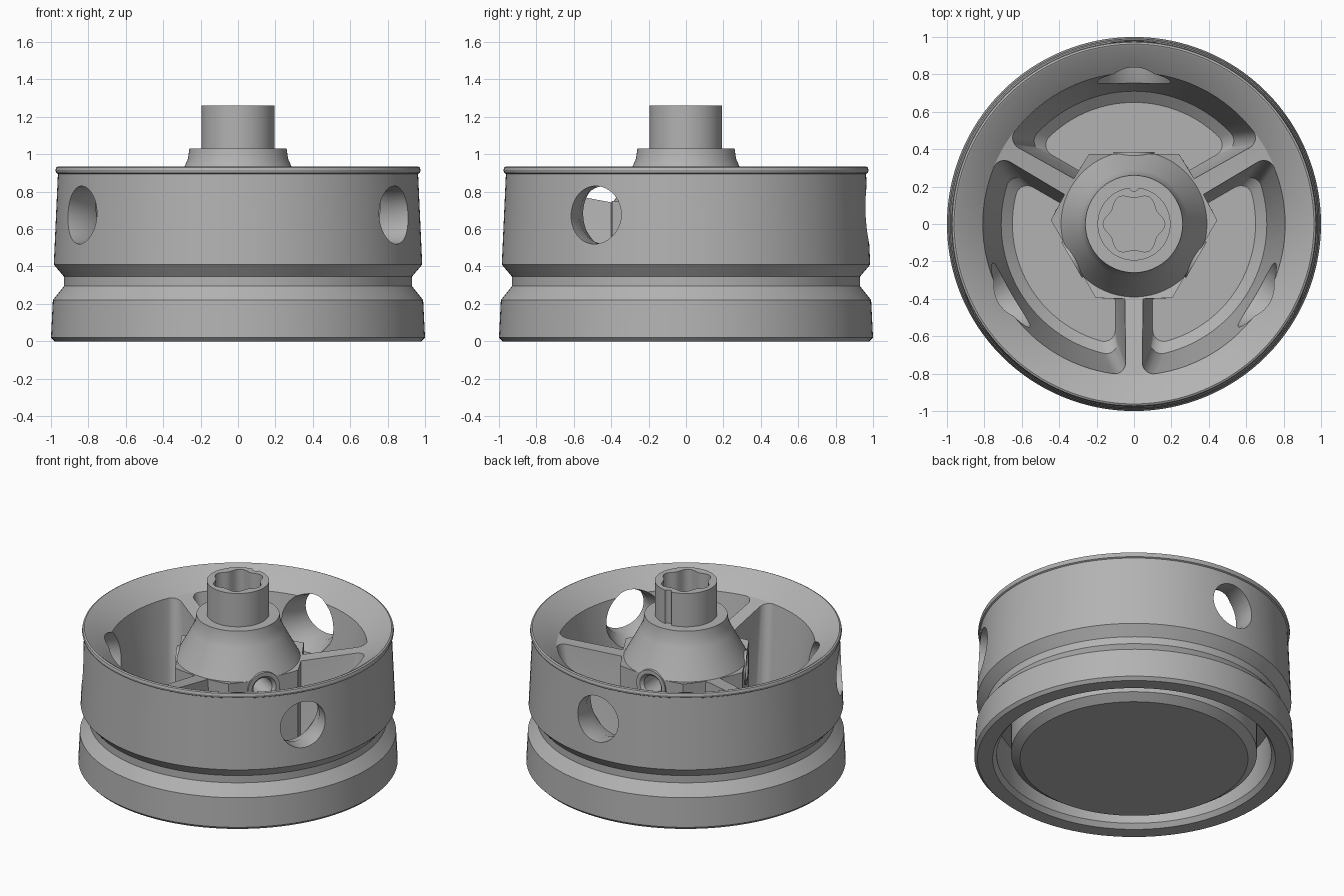
import bpy, bmesh
from math import sin, cos, pi, radians, sqrt, atan2
from mathutils import Matrix, Vector

cube = bpy.data.objects.get("Cube")
if cube:
    bpy.data.objects.remove(cube, do_unlink=True)

GREY = (0.45, 0.45, 0.45, 1)
grey = bpy.data.materials.new("plain_grey")
grey.use_nodes = True
grey.diffuse_color = GREY
grey.node_tree.nodes["Principled BSDF"].inputs["Base Color"].default_value = GREY

HOLE_ANGLES = [radians(a) for a in (90, 210, 330)]
HOLE_Z = 0.675


def finish(bm, name):
    bmesh.ops.remove_doubles(bm, verts=bm.verts, dist=1e-5)
    bmesh.ops.recalc_face_normals(bm, faces=bm.faces)
    mesh = bpy.data.meshes.new(name)
    bm.to_mesh(mesh)
    bm.free()
    obj = bpy.data.objects.new(name, mesh)
    bpy.context.collection.objects.link(obj)
    mesh.materials.append(grey)
    return obj


def lathe(name, profile, steps, matrix=Matrix()):
    """Revolve (radius, height) points about z, then place the result."""
    bm = bmesh.new()
    vs = [bm.verts.new((r, 0, z)) for r, z in profile]
    edges = [bm.edges.new(p) for p in zip(vs, vs[1:])]
    bmesh.ops.spin(bm, geom=vs + edges, cent=(0, 0, 0), axis=(0, 0, 1),
                   angle=2 * pi, steps=steps)
    bm.transform(matrix)
    return finish(bm, name)


def loft(name, layers, matrix=Matrix()):
    """Join a stack of (z, outline) layers into a closed solid."""
    bm = bmesh.new()
    rings = [[bm.verts.new((x, y, z)) for x, y in pts] for z, pts in layers]
    n = len(rings[0])
    for a, b in zip(rings, rings[1:]):
        for i in range(n):
            j = (i + 1) % n
            bm.faces.new((a[i], a[j], b[j], b[i]))
    bm.faces.new(rings[0])
    bm.faces.new(rings[-1])
    bm.transform(matrix)
    return finish(bm, name)


def combine(obj, tool, operation):
    tool.hide_render = True
    mod = obj.modifiers.new(operation.lower(), 'BOOLEAN')
    mod.operation, mod.object, mod.solver = operation, tool, 'EXACT'
    bpy.context.view_layer.objects.active = obj
    bpy.ops.object.modifier_apply(modifier=mod.name)
    bpy.data.objects.remove(tool, do_unlink=True)


def outward(angle):
    """Point the z axis out from the hub at the height of the side holes."""
    return (Matrix.Translation((0, 0, HOLE_Z)) @ Matrix.Rotation(angle, 4, 'Z')
            @ Matrix.Rotation(pi / 2, 4, 'Y'))


def pocket_outline(R, w, corner=0.06):
    """Area between two spokes: hub flat, spoke sides, rounded corners, outer arc."""
    d = Vector((cos(pi / 6), sin(pi / 6)))
    n = Vector((-d.y, d.x))
    c = d * sqrt((R - corner) ** 2 - (w + corner) ** 2) + n * (w + corner)
    start, end = -pi / 3, atan2(c.y, c.x)
    half = [Vector((0.24, 0.375)), d * 0.4 + n * w]
    for i in range(8):
        a = start + (end - start) * i / 7
        half.append(c + corner * Vector((cos(a), sin(a))))
    for i in range(1, 17):
        a = end + (pi / 2 - end) * i / 16
        half.append(R * Vector((cos(a), sin(a))))
    return [(p.x, p.y) for p in half] + [(-p.x, p.y) for p in half[-2::-1]]


# Body: underside groove, outer wall with neck, rolled lip, dish, hub and stem
body_profile = [
    (0, 0), (0.714, 0), (0.77, 0.04), (0.77, 0.3), (0.86, 0.3), (0.86, 0.03),
    (0.885, 0), (0.98, 0), (1, 0.02), (0.99, 0.22), (0.93, 0.295), (0.93, 0.345),
    (0.985, 0.41), (0.963, 0.895), (0.972, 0.9), (0.976, 0.915), (0.972, 0.93),
    (0.962, 0.935), (0.95, 0.93), (0.81, 0.82), (0.39, 0.74), (0.288, 0.93),
    (0.268, 0.975), (0.26, 1.03), (0.195, 1.03), (0.195, 1.26), (0, 1.26)]
wheel = lathe("wheel_hub", body_profile, 128)

# Three pockets leave the spokes standing between them
for a in HOLE_ANGLES:
    turn = Matrix.Rotation(a - pi / 2, 4, 'Z')
    layers = [(z, pocket_outline(R, w)) for z, R, w in (
        (0.16, 0.65, 0.1), (0.21, 0.71, 0.088), (0.92, 0.825, 0.036))]
    combine(wheel, loft("pocket_cutter", layers, turn), 'DIFFERENCE')

# Side holes flared on the inside, hub bosses and their drilled holes
for a in HOLE_ANGLES:
    m = outward(a)
    side = [(0, 0.75), (0.2, 0.75), (0.155, 0.87), (0.155, 1.1), (0, 1.1)]
    boss = [(0, 0.2), (0.11, 0.2), (0.11, 0.385), (0, 0.385)]
    drill = [(0, 0.12), (0.065, 0.12), (0.065, 0.365), (0.085, 0.386),
             (0.085, 0.42), (0, 0.42)]
    combine(wheel, lathe("side_hole_cutter", side, 48, m), 'DIFFERENCE')
    combine(wheel, lathe("boss", boss, 32, m), 'UNION')
    combine(wheel, lathe("drill_cutter", drill, 32, m), 'DIFFERENCE')

# Six-lobed socket in the stem and a small key groove on its back
lobes = []
for i in range(72):
    t = 2 * pi * i / 72
    r = 0.152 + 0.013 * cos(6 * t)
    lobes.append((r * cos(t), r * sin(t)))
combine(wheel, loft("socket_cutter", [(0.8, lobes), (1.3, lobes)]), 'DIFFERENCE')
groove = [(0, 1.03), (0.025, 1.03), (0.025, 1.3), (0, 1.3)]
combine(wheel, lathe("groove_cutter", groove, 24, Matrix.Translation((0, 0.2, 0))),
        'DIFFERENCE')

bpy.ops.object.select_all(action='DESELECT')
wheel.select_set(True)
bpy.context.view_layer.objects.active = wheel
bpy.ops.object.shade_smooth_by_angle(angle=radians(25))
